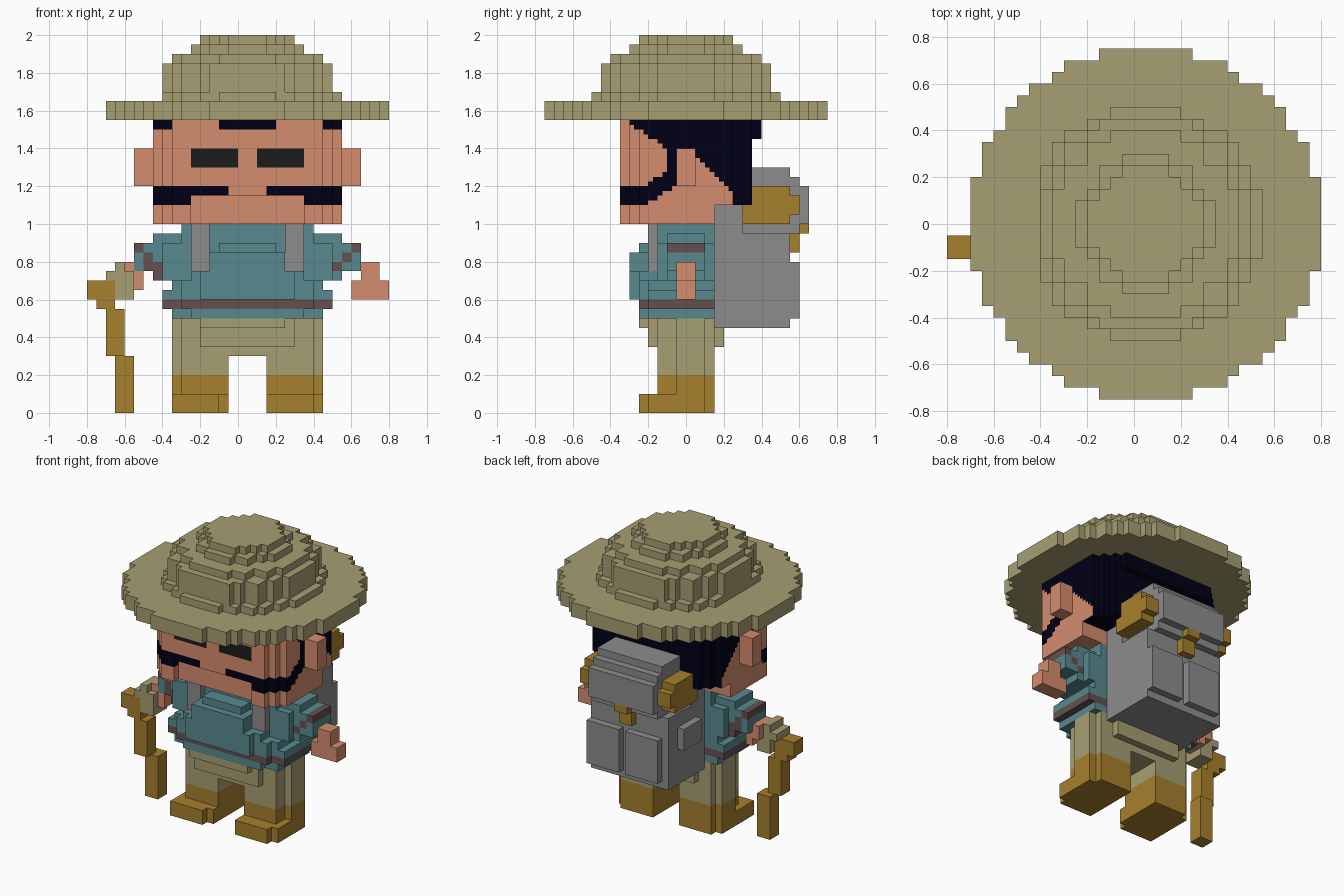
import bpy, bmesh, math
from mathutils import Vector

cube = bpy.data.objects.get("Cube")
if cube:
    bpy.data.objects.remove(cube, do_unlink=True)

U = 0.05      # one block
MID = 1       # the figure's middle, in blocks

COLOURS = {
    "khaki": (0.39, 0.345, 0.172), "skin": (0.665, 0.264, 0.156),
    "dark_hair": (0.0, 0.0, 0.008), "teal": (0.099, 0.255, 0.273),
    "grey": (0.265, 0.265, 0.265), "dull_brown": (0.125, 0.083, 0.079),
    "ochre": (0.38, 0.215, 0.026), "eye_black": (0.012, 0.012, 0.012),
}
MATS = {}
for key, rgb in COLOURS.items():
    m = bpy.data.materials.new(key)
    m.use_nodes = True
    m.diffuse_color = (*rgb, 1)
    bsdf = m.node_tree.nodes["Principled BSDF"]
    bsdf.inputs["Base Color"].default_value = (*rgb, 1)
    bsdf.inputs["Roughness"].default_value = 0.9
    MATS[key] = m


def mirror(boxes):
    return [((2 * MID - x[1], 2 * MID - x[0]), y, z, c) for x, y, z, c in boxes]


def voxels(name, boxes, res=1, paint=None):
    """Fill boxes (x, y, z ranges, colour; None carves) and keep only the outer skin."""
    cells = {}
    for xr, yr, zr, colour in boxes:
        for i in range(xr[0] * res, xr[1] * res):
            for j in range(yr[0] * res, yr[1] * res):
                for k in range(zr[0] * res, zr[1] * res):
                    if colour:
                        cells[i, j, k] = colour
                    else:
                        cells.pop((i, j, k), None)
    bm = bmesh.new()
    verts, slots, size = {}, [], U / res
    for cell, colour in cells.items():
        for a in range(3):
            b, c = (a + 1) % 3, (a + 2) % 3
            for side in (0, 1):
                near = list(cell)
                near[a] += 2 * side - 1
                if tuple(near) in cells:
                    continue
                ring = []
                for db, dc in ((0, 0), (1, 0), (1, 1), (0, 1)):
                    p = list(cell)
                    p[a] += side
                    p[b] += db
                    p[c] += dc
                    p = tuple(p)
                    if p not in verts:
                        verts[p] = bm.verts.new(Vector(p) * size)
                    ring.append(verts[p])
                face = bm.faces.new(ring if side else ring[::-1])
                shade = colour
                if paint:
                    face.normal_update()
                    shade = paint(face.calc_center_median(), face.normal)
                if shade not in slots:
                    slots.append(shade)
                face.material_index = slots.index(shade)
    bmesh.ops.dissolve_limit(bm, angle_limit=math.radians(1), verts=bm.verts[:],
                             edges=bm.edges[:], delimit={'MATERIAL'})
    me = bpy.data.meshes.new(name)
    bm.to_mesh(me)
    bm.free()
    for s in slots:
        me.materials.append(MATS[s])
    bpy.context.collection.objects.link(bpy.data.objects.new(name, me))


def disc(steps, z, left=-99):
    return [((max(left, MID - w), MID + w), (-d, d), z, "khaki") for w, d in steps]


# Hat: wide brim and stepped crown
hat = disc([(15, 4), (14, 7), (13, 8), (12, 10), (11, 11), (10, 12), (8, 13), (7, 14), (4, 15)], (31, 33))
hat += disc([(10, 3), (9, 5), (8, 7), (7, 8), (5, 9), (3, 10)], (33, 34), -8)
hat += disc([(9, 3), (8, 5), (7, 7), (5, 8), (4, 9)], (34, 37))
hat += disc([(8, 3), (7, 5), (5, 7), (3, 8)], (37, 38))
hat += disc([(6, 2), (5, 3), (4, 5), (2, 6)], (38, 39))
hat += disc([(5, 2), (4, 3), (3, 4), (2, 5)], (39, 40))
voxels("hat", hat)


# Head with painted hair, moustache and eyes
def face_paint(p, n):
    x, y, z = abs(p.x - U), p.y, p.z
    if n.z < -0.5:
        return "dark_hair" if y > 0.15 else "skin"
    if n.y < -0.5:
        if 1.3 < z < 1.4 and 0.05 < x < 0.3:
            return "eye_black"
        fringe = z > 1.5 and (x < 0.15 or x > 0.4)
        tache = (1.15 < z < 1.2 and x > 0.11) or (1.1 < z < 1.15 and x > 0.3)
        return "dark_hair" if fringe or tache else "skin"
    if abs(n.x) > 0.5:
        if y < -0.05:
            whisker = 1.1 + max(0, y + 0.22) * 0.6 < z < 1.2 + max(0, y + 0.2)
            sideburn = y > -0.1 and z > 1.2
            hair = whisker or sideburn or z > 1.4 - (y + 0.1) * 0.65
        elif y < 0.05:
            hair = z > 1.4
        else:
            hair = y > 0.25 or z > 1.37 - (y - 0.05)
        return "dark_hair" if hair and z > 1.1 else "skin"
    return "dark_hair" if z > 1.1 else "skin"


corners = [((9, 11), (-7, -6), (20, 31), None), ((10, 11), (-6, -5), (20, 31), None),
           ((9, 11), (6, 7), (20, 31), None), ((10, 11), (5, 6), (20, 31), None)]
voxels("head", [((-9, 11), (-7, 7), (20, 31), "skin")] + corners + mirror(corners) + [
    ((-6, 8), (7, 8), (29, 31), "skin"),
    ((-9, 11), (3, 8), (20, 22), None),
    ((-5, 7), (-7, -6), (20, 23), None),
], res=2, paint=face_paint)
ear = [((11, 13), (-1, 1), (24, 28), "skin")]
voxels("left_ear", ear)
voxels("right_ear", mirror(ear))

# Shirt with belt, round belly and pack straps
strap = [((5, 7), (-4, 3), (14, 20), "grey")]
voxels("torso", [
    ((-6, 8), (-3, 3), (10, 20), "teal"),
    ((-7, 9), (-4, 3), (10, 14), "teal"),
    ((-5, 7), (-5, 3), (10, 11), "teal"),
    ((-8, 10), (-4, 3), (11, 13), "teal"),
    ((-6, 8), (-5, 3), (11, 14), "teal"),
    ((-8, 10), (-4, 3), (11, 12), "dull_brown"),
    ((-6, 8), (-5, 3), (11, 12), "dull_brown"),
] + strap + mirror(strap) + [
    ((-5, 7), (-5, 0), (12, 15), "teal"),
    ((-4, 6), (-6, 0), (12, 15), "teal"),
    ((-3, 5), (-6, 0), (12, 17), "teal"),
    ((-2, 4), (-5, 0), (17, 18), "teal"),
])

# Sleeves with a slanted cuff band
sleeve = [
    ((7, 10), (-3, 3), (14, 18), "teal"),
    ((7, 11), (-2, 2), (14, 19), "teal"),
    ((11, 13), (-2, 2), (15, 18), "teal"),
] + [((10 + i, 11 + i), (-2, 2), (15 + i, 16 + i), "dull_brown") for i in range(3)]
voxels("left_sleeve", sleeve)
voxels("right_sleeve", mirror(sleeve) + [((-10, -9), (-2, 2), (15, 16), "dull_brown"),
                                         ((-9, -8), (-2, 2), (14, 15), "dull_brown")])

# Hands, the right one holding a grip
voxels("left_hand", [((12, 16), (-1, 1), (12, 14), "skin"),
                     ((13, 15), (-1, 1), (14, 16), "skin")])
voxels("right_hand", [((-12, -10), (-2, 1), (14, 16), "skin"),
                      ((-11, -10), (-2, 1), (13, 14), "skin")])
voxels("stick_grip", [((-13, -11), (-3, 0), (12, 15), "khaki"),
                      ((-14, -12), (-3, 0), (14, 15), "khaki"),
                      ((-13, -12), (-3, 0), (15, 16), "khaki")])
voxels("walking_stick", [
    ((-16, -13), (-3, -1), (12, 14), "ochre"),
    ((-15, -13), (-3, -1), (11, 12), "ochre"),
    ((-14, -12), (-3, -1), (6, 11), "ochre"),
    ((-13, -11), (-2, 0), (0, 6), "ochre"),
])

# Trousers and boots, with the outer leg edges notched
notch = [((8, 9), (-3, -1), (2, 10), None), ((8, 9), (2, 3), (0, 10), None)]
trouser = [((3, 9), (-3, 3), (4, 10), "khaki")] + notch
voxels("trousers", trouser + mirror(trouser) + [
    ((-1, 3), (-3, 3), (6, 10), "khaki"),
    ((-4, 6), (-4, 4), (7, 10), "khaki"),
    ((-4, 5), (-5, 4), (9, 10), "khaki"),
])
boot = [((3, 9), (-3, 3), (0, 4), "ochre")] + notch
for side, shape, x in (("left", boot, 3), ("right", mirror(boot), -7)):
    voxels(side + "_boot", shape + [((x, x + 6), (-4, -3), (0, 2), "ochre"),
                                    ((x, x + 5), (-5, -4), (0, 2), "ochre")])

# Backpack with pockets, buckle and bedroll
voxels("backpack", [
    ((-5, 7), (3, 11), (9, 19), "grey"),
    ((-5, 7), (3, 6), (19, 22), "grey"),
    ((-6, -5), (5, 9), (14, 17), "grey"),
    ((2, 7), (11, 12), (10, 16), "grey"),
    ((-4, 1), (11, 12), (10, 16), "grey"),
])
voxels("bedroll", [
    ((-4, 6), (5, 12), (19, 25), "grey"),
    ((-4, 6), (7, 11), (25, 26), "grey"),
    ((-4, 6), (12, 13), (20, 24), "grey"),
])
cap = [((6, 8), (6, 11), (20, 24), "ochre"), ((6, 8), (6, 12), (21, 23), "ochre")]
voxels("left_bedroll_end", cap)
voxels("right_bedroll_end", mirror(cap))
voxels("buckle", [((0, 2), (11, 12), (17, 19), "ochre"),
                  ((0, 2), (12, 13), (19, 20), "ochre")])
